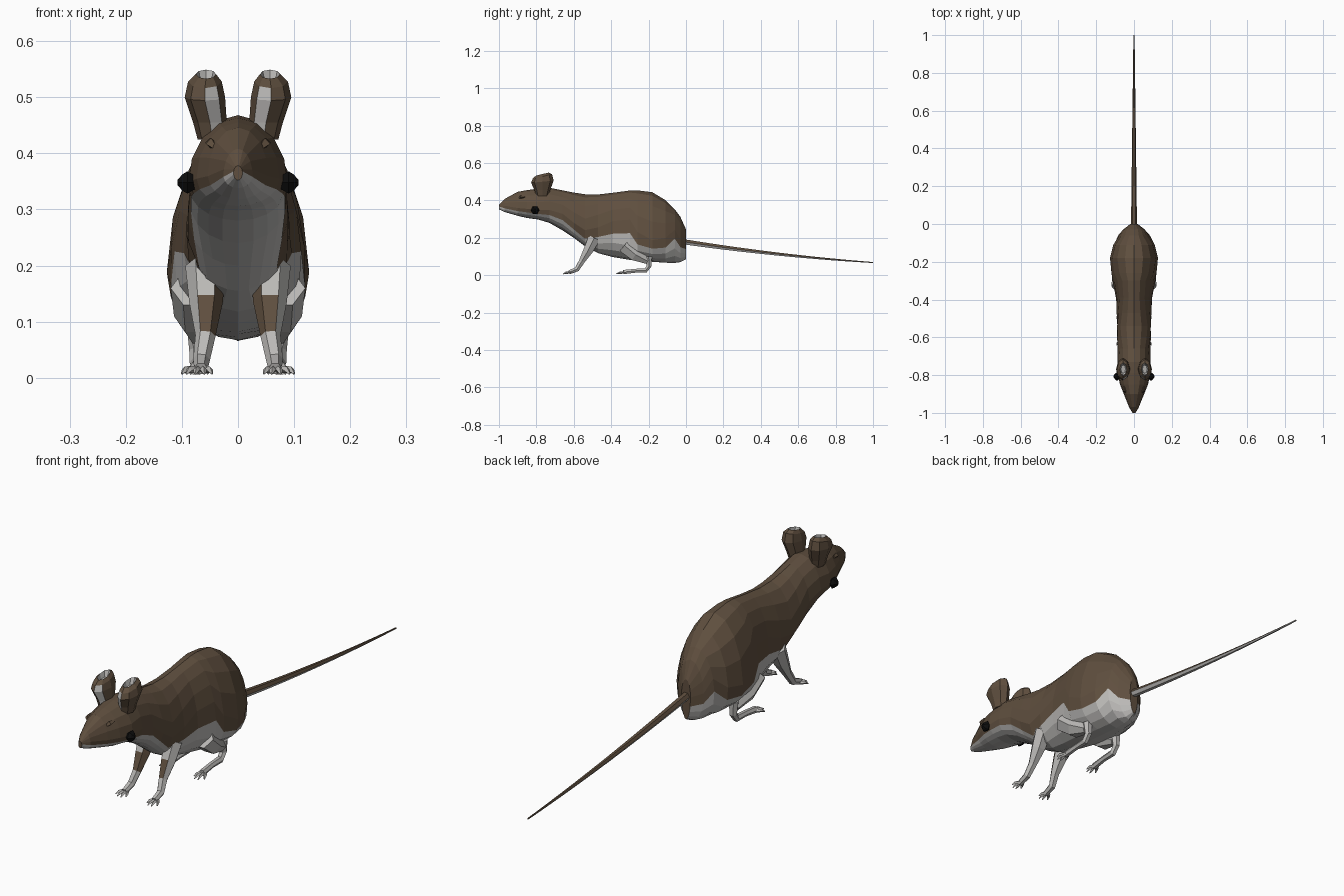
import bpy, bmesh, math
from mathutils import Vector

if "Cube" in bpy.data.objects:
    bpy.data.objects.remove(bpy.data.objects["Cube"])


def material(name, rgb):
    m = bpy.data.materials.new(name)
    m.diffuse_color = (*rgb, 1)
    m.use_nodes = True
    m.node_tree.nodes["Principled BSDF"].inputs["Base Color"].default_value = m.diffuse_color
    return m


BROWN = material("brown fur", (0.115, 0.078, 0.049))
PALE = material("pale fur", (0.50, 0.49, 0.475))
BLACK = material("black eye", (0.004, 0.004, 0.004))


def loft(name, rings, mats, rule=None, cap_end=True):
    """Skin a list of closed rings; rule(face) picks the material slot."""
    bm = bmesh.new()
    vs = [[bm.verts.new(p) for p in r] for r in rings]
    n = len(rings[0])
    for a, b in zip(vs, vs[1:]):
        for i in range(n):
            bm.faces.new((a[i], a[(i + 1) % n], b[(i + 1) % n], b[i]))
    bm.faces.new(vs[0])
    if cap_end:
        bm.faces.new(vs[-1])
    bmesh.ops.recalc_face_normals(bm, faces=bm.faces[:])
    bm.normal_update()
    if rule:
        bm.faces.index_update()
        for f in bm.faces:
            f.material_index = rule(f)
    me = bpy.data.meshes.new(name)
    bm.to_mesh(me)
    bm.free()
    for m in mats:
        me.materials.append(m)
    ob = bpy.data.objects.new(name, me)
    bpy.context.collection.objects.link(ob)
    return ob


def tube(name, pts, radii, mats, rule=None, sides=6):
    """Tapered limb through the given points."""
    pts = [Vector(p) for p in pts]
    rings = []
    for i, p in enumerate(pts):
        t = (pts[min(i + 1, len(pts) - 1)] - pts[max(i - 1, 0)]).normalized()
        side = Vector((1, 0, 0))
        side = (side - t * side.dot(t)).normalized()
        up = t.cross(side)
        rings.append([p + radii[i] * (side * math.cos(k * math.tau / sides)
                                      + up * math.sin(k * math.tau / sides))
                      for k in range(sides)])
    return loft(name, rings, mats, rule)


# Body and head: y, top, bottom, half width, height of widest point, fur line
SECTIONS = [
    (-1.00, 0.378, 0.352, 0.008, 0.365, 0.368),
    (-0.97, 0.408, 0.338, 0.026, 0.360, 0.358),
    (-0.90, 0.446, 0.318, 0.054, 0.360, 0.343),
    (-0.85, 0.455, 0.306, 0.074, 0.355, 0.336),
    (-0.79, 0.463, 0.298, 0.088, 0.350, 0.328),
    (-0.73, 0.468, 0.280, 0.088, 0.340, 0.322),
    (-0.66, 0.454, 0.240, 0.087, 0.315, 0.295),
    (-0.60, 0.442, 0.200, 0.090, 0.290, 0.245),
    (-0.54, 0.433, 0.155, 0.091, 0.270, 0.195),
    (-0.47, 0.432, 0.118, 0.092, 0.245, 0.205),
    (-0.39, 0.441, 0.097, 0.096, 0.220, 0.222),
    (-0.30, 0.453, 0.082, 0.114, 0.190, 0.225),
    (-0.26, 0.454, 0.078, 0.121, 0.182, 0.165),
    (-0.18, 0.444, 0.072, 0.127, 0.178, 0.142),
    (-0.11, 0.402, 0.067, 0.110, 0.180, 0.148),
    (-0.06, 0.352, 0.066, 0.084, 0.180, 0.195),
    (-0.03, 0.312, 0.070, 0.058, 0.180, 0.150),
    (0.00, 0.245, 0.085, 0.020, 0.180, 0.140),
]
UPPER, LOWER = 5, 4


def body_ring(y, top, bottom, w, mid, line):
    # one point of every section sits exactly on the fur line
    c = (line - mid) / (top - mid if line > mid else mid - bottom)
    split = math.acos(max(-0.95, min(0.95, c)))
    angles = [split * i / UPPER for i in range(UPPER)]
    angles += [split + (math.pi - split) * i / LOWER for i in range(LOWER + 1)]
    half = []
    for a in angles:
        h = (top - mid if a < math.pi / 2 else mid - bottom) * math.cos(a)
        half.append((w * math.sin(a), y, mid + h))
    return half + [(-x, yy, z) for x, yy, z in half[-2:0:-1]]


N = 2 * (UPPER + LOWER)


def body_rule(f):
    if f.index >= N * (len(SECTIONS) - 1):
        return 0
    k = f.index % N
    return 1 if UPPER <= k < N - UPPER else 0


loft("body", [body_ring(*s) for s in SECTIONS], [BROWN, PALE], body_rule)

# Tail: brown above, pale below
tail_pts, tail_r = [], []
for i in range(11):
    t = i / 10
    tail_pts.append((0, -0.02 + 1.02 * t, 0.180 - 0.155 * t + 0.043 * t * t))
    tail_r.append(0.016 - 0.013 * t)
tube("tail", tail_pts, tail_r, [BROWN, PALE],
     lambda f: 1 if f.normal.z < -0.2 else 0)

for s, label in ((1, "right"), (-1, "left")):
    # Eye
    eye = [[(s * x, -0.807 + r * math.cos(k * math.tau / 6),
             0.348 + r * math.sin(k * math.tau / 6)) for k in range(6)]
           for x, r in ((0.074, 0.012), (0.090, 0.023), (0.099, 0.017), (0.108, 0.005))]
    loft(label + "_eye", eye, [BLACK])

    # Ear: flared cup with a hollow opening; centre x, z, radius x, radius y, tilt
    ear = []
    for x, z, rx, ry, tilt in ((0.046, 0.425, 0.026, 0.034, 0),
                               (0.050, 0.455, 0.030, 0.042, 0),
                               (0.059, 0.500, 0.036, 0.060, 0.006),
                               (0.059, 0.528, 0.030, 0.052, 0.012),
                               (0.057, 0.541, 0.018, 0.034, 0.008),
                               (0.057, 0.520, 0.012, 0.022, 0.004)):
        ear.append([(s * (x + rx * math.cos(a)), -0.768 + ry * math.sin(a),
                     z + tilt * math.sin(a))
                    for a in (k * math.tau / 8 for k in range(8))])

    def ear_rule(f, s=s):
        c = f.calc_center_median()
        inner_front = f.normal.y < -0.3 and f.normal.x * s < -0.2 and c.z < 0.52
        hollow = 32 <= f.index < 40 or f.index == 41
        return 1 if inner_front or hollow else 0
    loft(label + "_ear", ear, [BROWN, PALE], ear_rule)

    # Small brow ridge
    tube(label + "_brow", [(s * 0.038, -0.895, 0.408), (s * 0.048, -0.882, 0.418),
                           (s * 0.052, -0.86, 0.42)], [0.004, 0.010, 0.006],
         [BROWN], sides=4)

    # Front leg, brown on the front of the upper part
    tube(label + "_front_leg",
         [(s * 0.058, -0.49, 0.20), (s * 0.057, -0.522, 0.135),
          (s * 0.058, -0.557, 0.075), (s * 0.065, -0.583, 0.032),
          (s * 0.066, -0.625, 0.016)],
         [0.036, 0.030, 0.018, 0.015, 0.012], [PALE, BROWN],
         lambda f, s=s: 1 if f.normal.y < -0.3 and f.normal.x * s < 0.2
         and 0.09 < f.calc_center_median().z < 0.18 else 0)

    # Hind leg: thigh, heel and long foot
    tube(label + "_thigh",
         [(s * 0.075, -0.33, 0.16), (s * 0.074, -0.27, 0.11),
          (s * 0.072, -0.205, 0.075)], [0.045, 0.040, 0.018], [PALE])
    tube(label + "_hind_foot",
         [(s * 0.072, -0.20, 0.10), (s * 0.072, -0.197, 0.05),
          (s * 0.072, -0.215, 0.026), (s * 0.072, -0.27, 0.024),
          (s * 0.074, -0.335, 0.017)],
         [0.020, 0.015, 0.014, 0.012, 0.013], [PALE])

    # Toes
    for foot, x, y, length in (("front", 0.066, -0.615, 0.042),
                               ("hind", 0.074, -0.325, 0.048)):
        for i, spread in enumerate((-0.020, -0.006, 0.010, 0.026)):
            tip = length * (0.65 if i in (0, 3) else 1)
            tube(f"{label}_{foot}_toe_{i + 1}",
                 [(s * (x + spread * 0.3), y, 0.015),
                  (s * (x + spread * 0.8), y - tip * 0.6, 0.014),
                  (s * (x + spread), y - tip, 0.007)],
                 [0.007, 0.006, 0.002], [PALE], sides=4)
